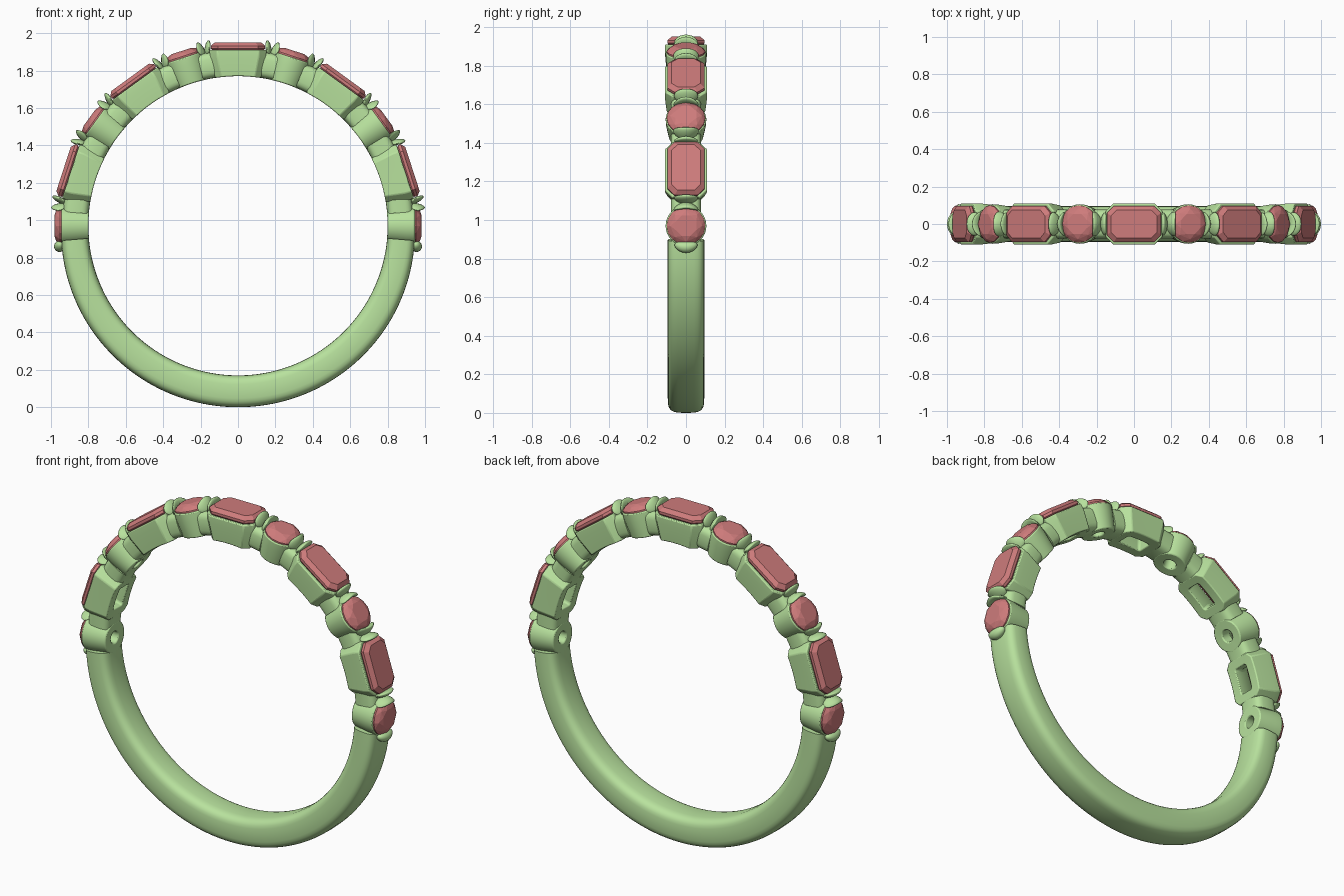
import bpy, bmesh
from math import sin, cos, pi, radians, sqrt
from mathutils import Matrix, Vector

if "Cube" in bpy.data.objects:
    bpy.data.objects.remove(bpy.data.objects["Cube"])

CZ, RI = 0.97, 0.80          # ring centre height, inner radius


def material(name, color):
    m = bpy.data.materials.new(name)
    m.diffuse_color = color
    m.use_nodes = True
    m.node_tree.nodes["Principled BSDF"].inputs["Base Color"].default_value = m.diffuse_color
    return m


METAL = material("metal", (0.48, 0.76, 0.34, 1))
GEM = material("gem", (0.62, 0.2, 0.2, 1))


def frame(deg):
    # local z points outward from the ring centre; deg runs from the top toward +x
    return Matrix.Translation((0, 0, CZ)) @ Matrix.Rotation(radians(deg), 4, 'Y')


def loft(name, rings, mat, caps=True, loop=False):
    bm = bmesh.new()
    vs = [[bm.verts.new(p) for p in r] for r in rings]
    pairs = list(zip(vs, vs[1:])) + ([(vs[-1], vs[0])] if loop else [])
    for a, b in pairs:
        n = len(a)
        for i in range(n):
            j = (i + 1) % n
            bm.faces.new((a[i], a[j], b[j], b[i]))
    if caps:
        bm.faces.new(vs[0])
        bm.faces.new(vs[-1])
    bmesh.ops.recalc_face_normals(bm, faces=bm.faces)
    me = bpy.data.meshes.new(name)
    bm.to_mesh(me)
    bm.free()
    me.materials.append(mat)
    return me


def place(name, me, matrix, smooth=None, bevel=0):
    ob = bpy.data.objects.new(name, me)
    bpy.context.collection.objects.link(ob)
    ob.matrix_world = matrix
    if smooth:
        bpy.ops.object.select_all(action='DESELECT')
        ob.select_set(True)
        bpy.context.view_layer.objects.active = ob
        bpy.ops.object.shade_smooth_by_angle(angle=radians(smooth))
    if bevel:
        b = ob.modifiers.new("soft_edges", 'BEVEL')
        b.width, b.segments, b.limit_method = bevel, 2, 'ANGLE'
        b.angle_limit = radians(35)
    return ob


def sweep(name, a0, a1, steps, half_w, outer, power=0.55):
    # rounded-box section swept round the ring; outer(angle) is the outer radius
    rings = []
    for k in range(steps + 1):
        a = a0 + (a1 - a0) * k / steps
        ro, ring = outer(a), []
        for i in range(28):
            t = 2 * pi * i / 28
            c, s = cos(t), sin(t)
            y = half_w * abs(c) ** power * (1 if c > 0 else -1)
            r = (ro + RI) / 2 + (ro - RI) / 2 * abs(s) ** power * (1 if s > 0 else -1)
            ring.append((r * sin(radians(a)), y, r * cos(radians(a))))
        rings.append(ring)
    return place(name, loft(name, rings, METAL), Matrix.Translation((0, 0, CZ)), 50)


def octagon(hx, hy, ch, z=None, sub=5):
    # cut-corner rectangle; z=None wraps it onto the finger hole
    xs = [-(hx - ch) + 2 * (hx - ch) * i / sub for i in range(sub + 1)]
    pts = [(x, -hy) for x in xs] + [(hx, -hy + ch), (hx, hy - ch)]
    pts += [(x, hy) for x in reversed(xs)] + [(-hx, hy - ch), (-hx, -hy + ch)]
    return [(x, y, sqrt(RI * RI - x * x) if z is None else z) for x, y in pts]


def circle(r, z=None, n=32, turn=0):
    pts = [(r * cos(2 * pi * i / n + turn), r * sin(2 * pi * i / n + turn)) for i in range(n)]
    return [(x, y, sqrt(RI * RI - x * x) if z is None else z) for x, y in pts]


def round_gem():
    # hull of table, crown break, girdle and culet rings
    bm = bmesh.new()
    pts = circle(0.058, 0.982, 8, pi / 8) + circle(0.082, 0.972, 8)
    pts += circle(0.1, 0.953, 16) + circle(0.1, 0.941, 16) + [(0, 0, 0.87)]
    for p in pts:
        bm.verts.new(p)
    bmesh.ops.convex_hull(bm, input=bm.verts[:])
    bmesh.ops.dissolve_limit(bm, angle_limit=0.02, verts=bm.verts[:], edges=bm.edges[:])
    me = bpy.data.meshes.new("round_gem")
    bm.to_mesh(me)
    bm.free()
    me.materials.append(GEM)
    return me


def prong(name, deg, r, size, lean=0, bend=0):
    # flattened bead; lean tilts it and bend hugs a round stone
    bm = bmesh.new()
    bmesh.ops.create_uvsphere(bm, u_segments=20, v_segments=12, radius=1)
    for v in bm.verts:
        x, y, z = v.co
        y *= size[1]
        v.co = Vector((x * size[0] + bend * y * y, y, z * size[2]))
    me = bpy.data.meshes.new(name)
    bm.to_mesh(me)
    bm.free()
    me.materials.append(METAL)
    m = frame(deg) @ Matrix.Translation((0, 0, r)) @ Matrix.Rotation(radians(lean), 4, 'Y')
    place(name, me, m, 60)


# plain lower shank, thickest at the bottom
sweep("shank", 94.8, 265.2, 96, 0.095,
      lambda a: 0.97 - 0.022 * min(1, abs(a - 180) / 85) ** 2)

# shared meshes: open seats and stones
box_seat = loft("box_seat", [
    octagon(0.152, 0.11, 0.04, 0.94), octagon(0.15, 0.11, 0.04, 0.90),
    octagon(0.122, 0.1, 0.03), octagon(0.072, 0.042, 0.008),
    octagon(0.075, 0.045, 0.008, 0.85), octagon(0.135, 0.09, 0.035, 0.94)],
    METAL, caps=False, loop=True)
round_seat = loft("round_seat", [
    circle(0.106, 0.945), circle(0.104, 0.90), circle(0.09), circle(0.034),
    circle(0.034, 0.86), circle(0.09, 0.945)], METAL, caps=False, loop=True)
box_gem = loft("box_gem", [
    octagon(0.124, 0.074, 0.03, 0.981, 1), octagon(0.145, 0.097, 0.038, 0.962, 1),
    octagon(0.145, 0.097, 0.038, 0.947, 1), octagon(0.1, 0.055, 0.02, 0.90, 1),
    octagon(0.065, 0.012, 0.004, 0.865, 1)], GEM)
disc_gem = round_gem()

# alternating stones every 18 degrees
for k in range(-5, 6):
    a, m = 18 * k, frame(18 * k)
    if k % 2 == 0:
        place("box_seat", box_seat, m, 30, 0.006)
        place("box_gem", box_gem, m)
        # link and double prong on both sides of each box stone
        for s in (-1, 1):
            sweep("link", a + s * 8, a + s * 13.4, 6, 0.078, lambda _: 0.94)
            prong("box_prong", a + s * 9.75, 0.962, (0.0155, 0.062, 0.044), -18 * s, -2 * s)
            prong("round_prong", a + s * 11.75, 0.962, (0.0155, 0.066, 0.044), 18 * s, 5 * s)
    else:
        place("round_seat", round_seat, m, 30, 0.006)
        place("round_gem", disc_gem, m)

# closing beads where the stones meet the shank
for s in (-1, 1):
    prong("end_prong", s * 96.6, 0.96, (0.03, 0.06, 0.03), -15 * s, -3 * s)
